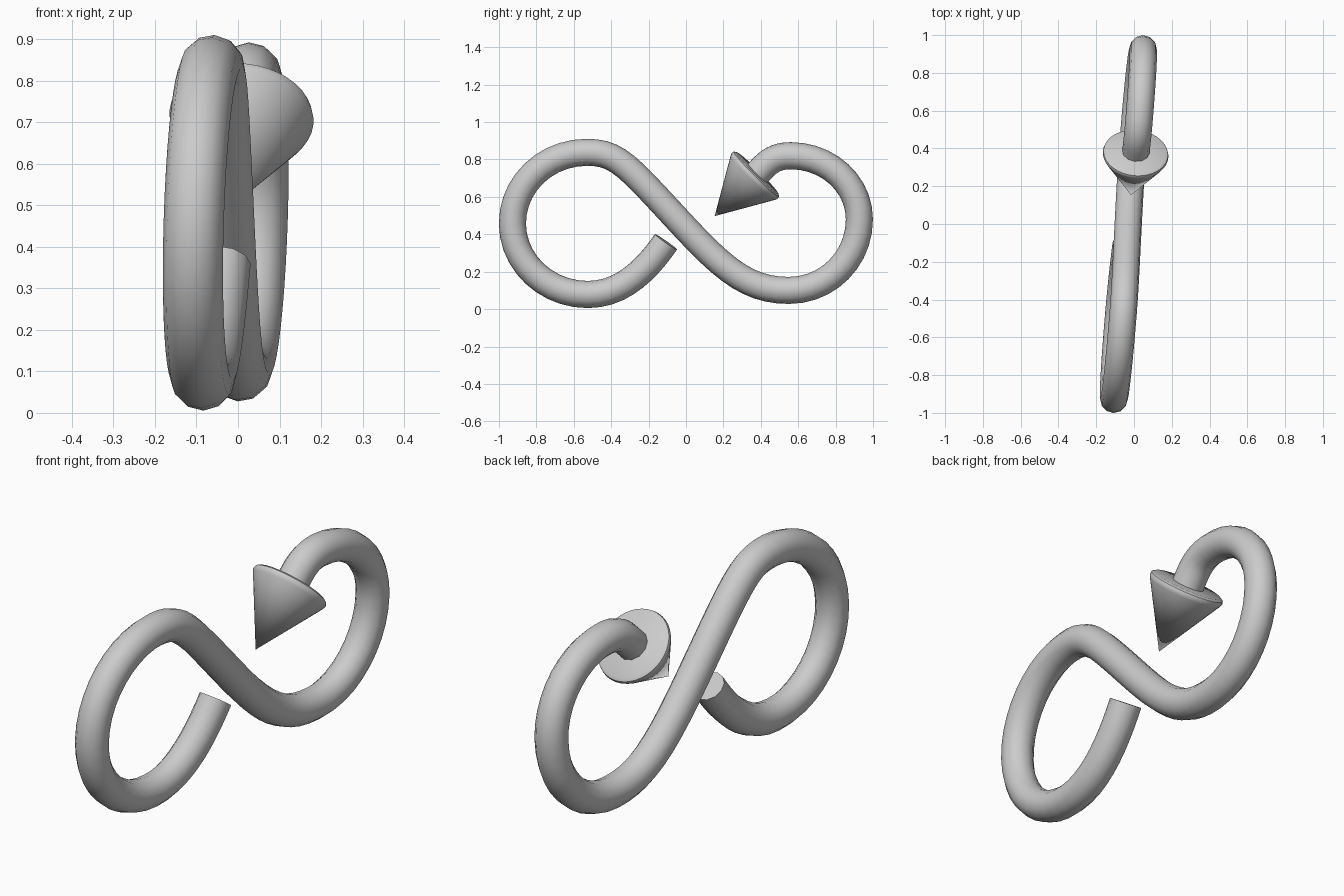
import bpy, bmesh, math
from mathutils import Vector, Matrix

if "Cube" in bpy.data.objects:
    bpy.data.objects.remove(bpy.data.objects["Cube"])


def tilt(y, z):
    """Put a side-view point on the slightly tilted plane of the figure eight."""
    return Vector((-0.03 + 0.083 * y + 0.03 * (z - 0.45), y, z))


def smooth(obj):
    bpy.ops.object.select_all(action='DESELECT')
    obj.select_set(True)
    bpy.context.view_layer.objects.active = obj
    bpy.ops.object.shade_smooth_by_angle(angle=math.radians(40))


# Tube path: (y, z), direction, incoming handle, outgoing handle
path = [
    ((-0.107, 0.36), (-0.57, -0.82), 0.10, 0.15),
    ((-0.525, 0.078), (-1, 0), 0.20, 0.22),
    ((-0.928, 0.458), (0, 1), 0.21, 0.21),
    ((-0.53, 0.838), (1, 0), 0.22, 0.17),
    ((0.0, 0.43), (0.68, -0.73), 0.46, 0.33),
    ((0.55, 0.10), (1, 0), 0.20, 0.21),
    ((0.927, 0.48), (0, 1), 0.21, 0.19),
    ((0.56, 0.82), (-1, 0), 0.20, 0.10),
    ((0.378, 0.722), (-0.70, -0.71), 0.07, 0.05),
]
curve = bpy.data.curves.new("looped_shaft", 'CURVE')
curve.dimensions = '3D'
curve.resolution_u = 10
curve.bevel_depth = 0.0725
curve.bevel_resolution = 4
curve.use_fill_caps = True
spline = curve.splines.new('BEZIER')
spline.bezier_points.add(len(path) - 1)
for point, ((y, z), (dy, dz), back, ahead) in zip(spline.bezier_points, path):
    point.handle_left_type = point.handle_right_type = 'FREE'
    point.co = tilt(y, z)
    point.handle_left = tilt(y - dy * back, z - dz * back)
    point.handle_right = tilt(y + dy * ahead, z + dz * ahead)
shaft = bpy.data.objects.new("looped_shaft", curve)
bpy.context.collection.objects.link(shaft)
shaft.select_set(True)
bpy.context.view_layer.objects.active = shaft
bpy.ops.object.convert(target='MESH')
smooth(bpy.context.view_layer.objects.active)

# Arrowhead: lathed cone with a rounded base rim
tip, base = tilt(0.153, 0.497), tilt(0.382, 0.727)
length = (base - tip).length
profile = [(0, 0), (0.168, length - 0.034), (0.174, length - 0.020),
           (0.171, length - 0.008), (0.158, length), (0, length)]
bm = bmesh.new()
verts = [bm.verts.new((r, 0, h)) for r, h in profile]
edges = [bm.edges.new(pair) for pair in zip(verts, verts[1:])]
bmesh.ops.spin(bm, geom=verts + edges, cent=(0, 0, 0), axis=(0, 0, 1),
               angle=math.tau, steps=40)
bmesh.ops.remove_doubles(bm, verts=bm.verts, dist=0.0005)
bmesh.ops.recalc_face_normals(bm, faces=bm.faces)
mesh = bpy.data.meshes.new("arrowhead")
bm.to_mesh(mesh)
bm.free()
head = bpy.data.objects.new("arrowhead", mesh)
head.matrix_world = Matrix.Translation(tip) @ \
    (base - tip).to_track_quat('Z', 'Y').to_matrix().to_4x4()
bpy.context.collection.objects.link(head)
smooth(head)
